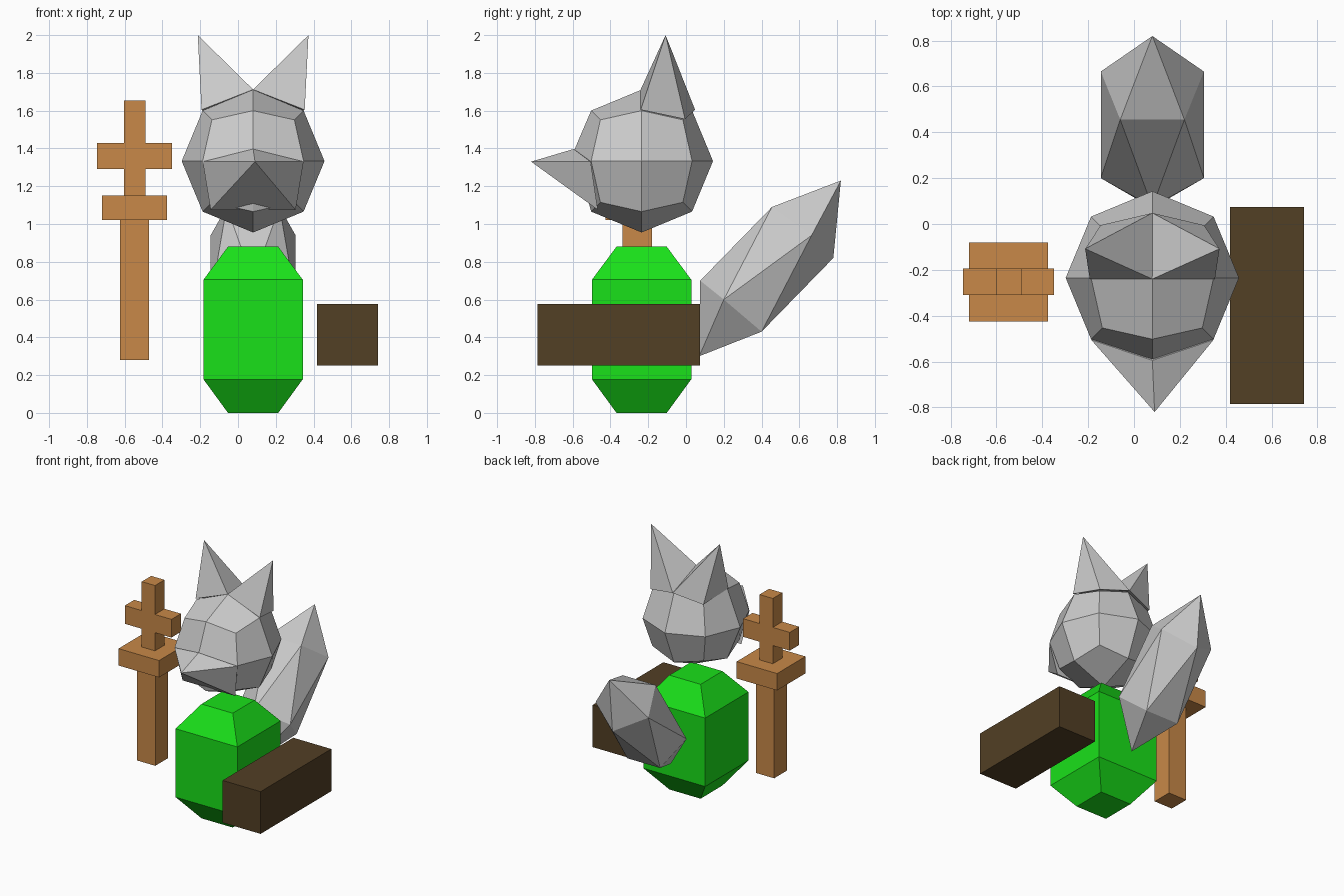
import bpy, bmesh
from mathutils import Vector

if "Cube" in bpy.data.objects:
    bpy.data.objects.remove(bpy.data.objects["Cube"])

CX = 0.08  # symmetry plane of the animal


def material(name, rgb):
    m = bpy.data.materials.new(name)
    m.diffuse_color = (*rgb, 1)
    m.use_nodes = True
    m.node_tree.nodes["Principled BSDF"].inputs["Base Color"].default_value = m.diffuse_color
    return m


def finish(name, bm, mat=None):
    bmesh.ops.recalc_face_normals(bm, faces=bm.faces)
    mesh = bpy.data.meshes.new(name)
    bm.to_mesh(mesh)
    bm.free()
    ob = bpy.data.objects.new(name, mesh)
    bpy.context.collection.objects.link(ob)
    if mat:
        mesh.materials.append(mat)
    return ob


def hull(name, points, mat=None):
    bm = bmesh.new()
    for p in points:
        bm.verts.new(p)
    bmesh.ops.convex_hull(bm, input=bm.verts)
    bmesh.ops.dissolve_limit(bm, angle_limit=0.01, verts=bm.verts, edges=bm.edges)
    return finish(name, bm, mat)


def box(name, x, y, z, mat):
    return hull(name, [(a, b, c) for a in x for b in y for c in z], mat)


def mirrored(points):
    return [(CX + s * x, y, z) for x, y, z in points for s in ((-1, 1) if x else (1,))]


green = material("green", (0.01, 0.75, 0.01))
wood = material("wood", (0.58, 0.25, 0.065))
dark = material("dark_wood", (0.085, 0.05, 0.018))

# Body: square barrel with tapered ends
hull("body", mirrored([(h, -0.235 + s * h, z)
                       for z, h in ((0, 0.133), (0.178, 0.263), (0.705, 0.263), (0.88, 0.133))
                       for s in (-1, 1)]), green)

# Head: once-subdivided cube rounded to a sphere, nose bridge raised
bm = bmesh.new()
bmesh.ops.create_cube(bm, size=2)
bmesh.ops.subdivide_edges(bm, edges=bm.edges[:], cuts=1, use_grid_fill=True)
centre = Vector((CX, -0.235, 1.333))
for v in bm.verts:
    d = v.co.normalized()
    v.co = centre + d * 0.378
    if d.y < -0.99:
        v.co = (CX, -0.59, 1.395)
finish("head", bm)

# Snout
hull("snout", [(0.09, -0.82, 1.33)] + mirrored(
    [(0, -0.595, 1.397), (0.267, -0.505, 1.33), (0.225, -0.467, 1.075)]))

# Ears: four-sided spikes rising from the rear crown
for side, s in (("left", 1), ("right", -1)):
    hull("ear_" + side, [(CX + s * x, y, z) for x, y, z in (
        (0.293, -0.108, 2.0), (0, -0.24, 1.712), (0.273, -0.24, 1.605),
        (0.225, -0.005, 1.555), (0, 0.048, 1.605))])

# Tail: stretched icosahedron
hull("tail", mirrored([
    (0, 0.82, 1.23), (0, 0.78, 0.82), (0, 0.07, 0.30), (0, 0.075, 0.70),
    (0.225, 0.665, 0.94), (0.225, 0.20, 0.60),
    (0.14, 0.455, 1.09), (0.14, 0.40, 0.43)]))

# Log beside the body
box("log", (0.418, 0.742), (-0.785, 0.075), (0.252, 0.577), dark)

# Staff with collar and cross head
box("staff_post", (-0.625, -0.47), (-0.335, -0.18), (0.28, 1.02), wood)
box("staff_collar", (-0.72, -0.375), (-0.425, -0.08), (1.02, 1.15), wood)
box("staff_cross_upright", (-0.603, -0.49), (-0.31, -0.195), (1.15, 1.653), wood)
for side, x in (("right", (-0.747, -0.603)), ("left", (-0.49, -0.35))):
    box("staff_cross_arm_" + side, x, (-0.31, -0.195), (1.29, 1.43), wood)
